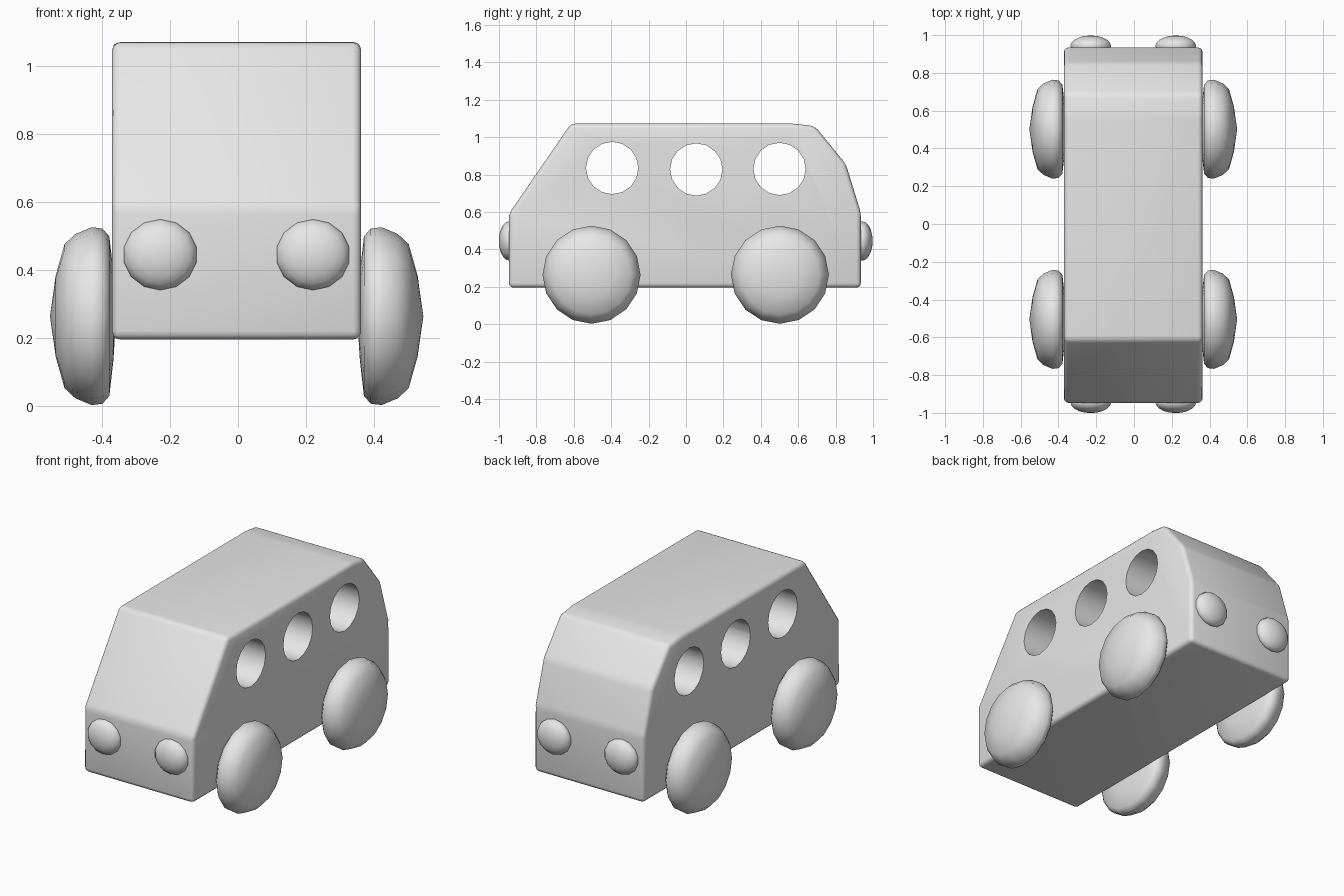
import bpy, bmesh, math
from mathutils import Matrix, Vector

cube = bpy.data.objects.get("Cube")
if cube:
    bpy.data.objects.remove(cube, do_unlink=True)

SHIFT = -0.004  # the whole toy sits slightly off the centre line

grey = bpy.data.materials.new("plain grey")
grey.use_nodes = True
grey.diffuse_color = (0.8, 0.8, 0.8, 1)
for node in grey.node_tree.nodes:
    if node.type == 'BSDF_PRINCIPLED':
        node.inputs["Base Color"].default_value = grey.diffuse_color


def make_object(name, bm):
    bmesh.ops.recalc_face_normals(bm, faces=bm.faces)
    mesh = bpy.data.meshes.new(name)
    bm.to_mesh(mesh)
    bm.free()
    mesh.materials.append(grey)
    obj = bpy.data.objects.new(name, mesh)
    obj.location.x = SHIFT
    bpy.context.collection.objects.link(obj)
    return obj


def apply_modifiers(obj):
    bpy.context.view_layer.objects.active = obj
    for mod in list(obj.modifiers):
        bpy.ops.object.modifier_apply(modifier=mod.name)


def smooth(obj, degrees):
    bpy.ops.object.select_all(action='DESELECT')
    obj.select_set(True)
    bpy.context.view_layer.objects.active = obj
    bpy.ops.object.shade_smooth_by_angle(angle=math.radians(degrees))


def mirror_sides(obj):
    obj.modifiers.new("mirror", 'MIRROR').use_mirror_merge = False
    apply_modifiers(obj)


# Body: side profile (y, z) extruded across the width, with soft edges
HALF_WIDTH = 0.367
profile = [(-0.947, 0.195), (-0.947, 0.59), (-0.615, 1.072), (0.58, 1.072),
           (0.69, 1.058), (0.855, 0.855), (0.935, 0.595), (0.935, 0.195)]
bm = bmesh.new()
side = bm.faces.new([bm.verts.new((-HALF_WIDTH, y, z)) for y, z in profile])
extruded = bmesh.ops.extrude_face_region(bm, geom=[side])["geom"]
if not side.is_valid or len(bm.faces) < len(profile) + 2:
    bm.faces.new([v for v in bm.verts if v.co.x < 0 and v not in extruded])
bmesh.ops.translate(bm, vec=(2 * HALF_WIDTH, 0, 0),
                    verts=[g for g in extruded if isinstance(g, bmesh.types.BMVert)])
body = make_object("body", bm)
bevel = body.modifiers.new("soft edges", 'BEVEL')
bevel.width = 0.025
bevel.segments = 3
bevel.limit_method = 'NONE'

# Round window tunnels running right through the body
bm = bmesh.new()
for y, z in [(-0.395, 0.835), (0.055, 0.827), (0.5, 0.83)]:
    bmesh.ops.create_cone(
        bm, cap_ends=True, segments=16, radius1=0.14, radius2=0.14, depth=1.2,
        matrix=Matrix.Translation((0, y, z)) @ Matrix.Rotation(math.pi / 2, 4, 'Y'))
cutter = make_object("window_cutter", bm)
cutter.hide_render = True
holes = body.modifiers.new("windows", 'BOOLEAN')
holes.operation = 'DIFFERENCE'
holes.solver = 'EXACT'
holes.object = cutter
apply_modifiers(body)
bpy.data.objects.remove(cutter, do_unlink=True)
smooth(body, 35)

# Wheels: bulging outer face, nearly flat inner face, turned about the axle
wheel_profile = [(0.355, 0), (0.363, 0.13), (0.375, 0.235), (0.395, 0.258),
                 (0.427, 0.262), (0.475, 0.242), (0.507, 0.212),
                 (0.533, 0.12), (0.55, 0)]
for name, y in (("front_wheels", -0.505), ("rear_wheels", 0.502)):
    bm = bmesh.new()
    ring = [bm.verts.new((x, y, 0.264 + r)) for x, r in wheel_profile]
    edges = [bm.edges.new(pair) for pair in zip(ring, ring[1:])]
    bmesh.ops.spin(bm, geom=ring + edges, cent=(0, y, 0.264), axis=Vector((1, 0, 0)),
                   angle=math.tau, steps=16, use_duplicate=False)
    bmesh.ops.remove_doubles(bm, verts=bm.verts, dist=0.001)
    wheels = make_object(name, bm)
    mirror_sides(wheels)
    smooth(wheels, 80)

# Lamps: flattened balls half sunk into the front and rear panels
for name, y in (("headlights", -0.945), ("tail_lights", 0.942)):
    bm = bmesh.new()
    bmesh.ops.create_uvsphere(
        bm, u_segments=14, v_segments=10, radius=1,
        matrix=Matrix.Translation((0.225, y, 0.445))
        @ Matrix.Diagonal((0.11, 0.056, 0.105, 1)) @ Matrix.Rotation(math.pi / 2, 4, 'X'))
    lamps = make_object(name, bm)
    mirror_sides(lamps)
    smooth(lamps, 80)
